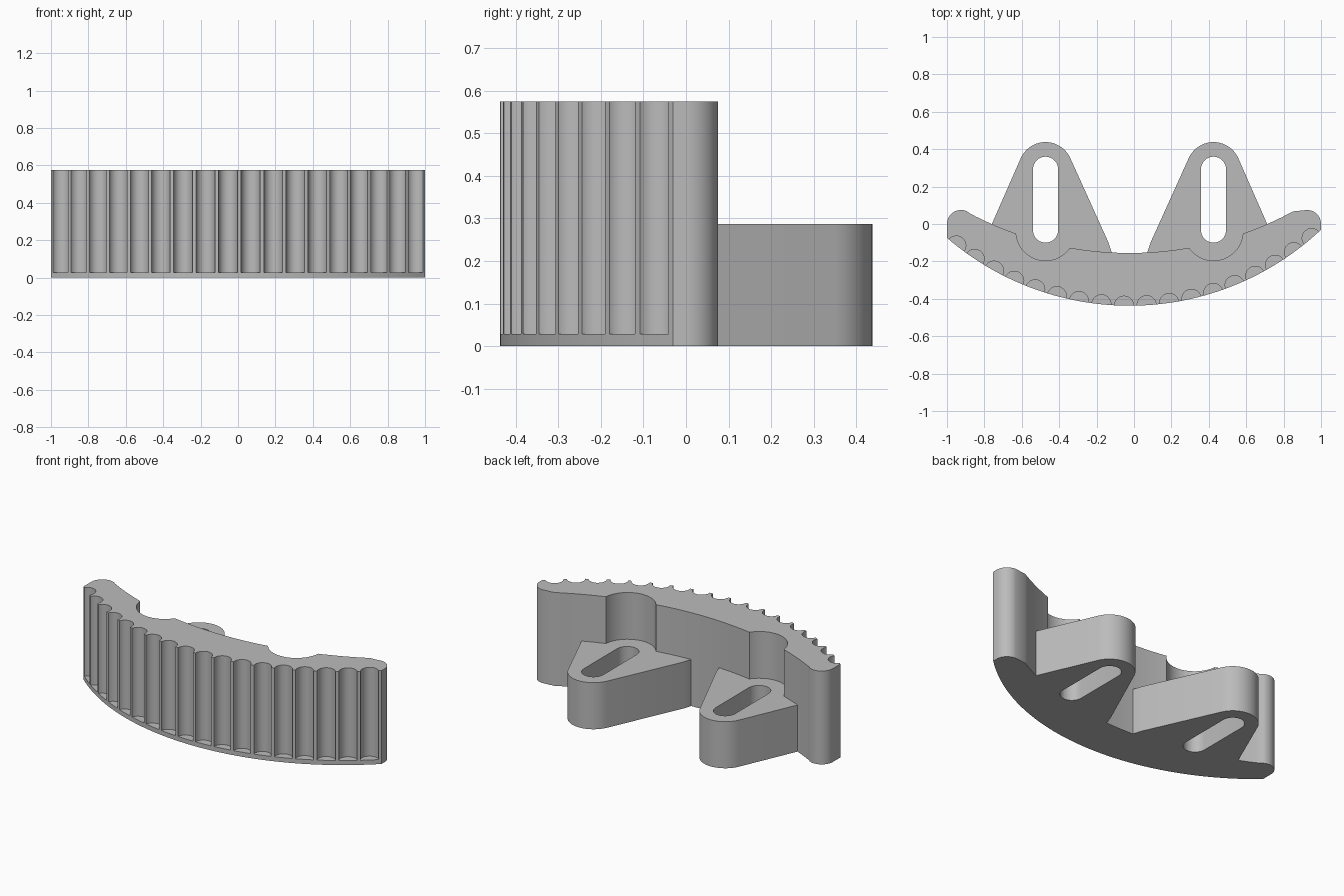
import bpy
import bmesh
from math import sin, cos, asin, pi, radians

if "Cube" in bpy.data.objects:
    bpy.data.objects.remove(bpy.data.objects["Cube"], do_unlink=True)

MID = -0.024                      # symmetry line of the arcs and brackets
HEIGHT, TAB_HEIGHT, LEDGE = 0.575, 0.287, 0.028
OUTER_R, OUTER_Y = 1.493, 1.056   # fluted face
INNER_R, INNER_Y = 1.83, 1.675    # back face


def arc(cx, cy, r, start, end, steps):
    """Points on an arc, angles in degrees."""
    angles = [radians(start + (end - start) * i / steps) for i in range(steps + 1)]
    return [(cx + r * cos(a), cy + r * sin(a)) for a in angles]


def sweep(cy, r, x0, x1, steps):
    """Points on the lower part of a large circle between two x positions."""
    a0, a1 = asin((x0 - MID) / r), asin((x1 - MID) / r)
    angles = [a0 + (a1 - a0) * i / steps for i in range(steps + 1)]
    return [(MID + r * sin(a), cy - r * cos(a)) for a in angles]


def circle(cx, cy, r, steps=40):
    return arc(cx, cy, r, 0, 360, steps)[:-1]


def prism(name, outlines, z0, z1):
    """Extrude closed outlines into one mesh object."""
    bm = bmesh.new()
    for outline in outlines:
        face = bm.faces.new([bm.verts.new((x, y, z0)) for x, y in outline])
        new = bmesh.ops.extrude_face_region(bm, geom=[face], use_keep_orig=True)["geom"]
        verts = [v for v in new if isinstance(v, bmesh.types.BMVert)]
        bmesh.ops.translate(bm, verts=verts, vec=(0, 0, z1 - z0))
    bmesh.ops.recalc_face_normals(bm, faces=bm.faces)
    mesh = bpy.data.meshes.new(name)
    bm.to_mesh(mesh)
    bm.free()
    obj = bpy.data.objects.new(name, mesh)
    bpy.context.collection.objects.link(obj)
    return obj


def combine(target, other, operation):
    """Apply a boolean and discard the helper."""
    mod = target.modifiers.new(operation, "BOOLEAN")
    mod.operation, mod.solver, mod.object = operation, "EXACT", other
    bpy.context.view_layer.objects.active = target
    bpy.ops.object.modifier_apply(modifier=mod.name)
    bpy.data.objects.remove(other, do_unlink=True)


def both(points):
    """An outline and its mirror about the symmetry line."""
    return [[(MID + s * x, y) for x, y in points] for s in (-1, 1)]


grey = bpy.data.materials.new("plain grey")
grey.use_nodes = True
grey.diffuse_color = (0.5, 0.5, 0.5, 1)
grey.node_tree.nodes["Principled BSDF"].inputs["Base Color"].default_value = (0.5, 0.5, 0.5, 1)

# Curved wall with rounded ends
outline = sweep(OUTER_Y, OUTER_R, -1, 1, 64)
outline += arc(0.925, 0, 0.075, 0, 90, 12)
outline += sweep(INNER_Y, INNER_R, 0.85, -0.88, 48)
outline += arc(-0.925, 0, 0.075, 62, 180, 14)
body = prism("fluted_bracket", [outline], 0, HEIGHT)
body.data.materials.append(grey)

# Tapered mounting tabs, x measured outward from the symmetry line
TAB_X = 0.449
tab = [(0.086, -0.2), (0.096, -0.15), (0.112, -0.10)]
tab += arc(TAB_X, 0.293, 0.145, 156, 24, 20)
tab += [(0.736, 0), (0.756, -0.045), (0.70, -0.1)]
for points in both(tab):
    combine(body, prism("mounting_tab", [points], 0, TAB_HEIGHT), "UNION")

# Round clearance above each tab
combine(body, prism("clearance_cutter", both(circle(TAB_X, -0.038, 0.158, 48)),
                    TAB_HEIGHT, HEIGHT + 0.1), "DIFFERENCE")

# Long slot through each tab
slot = arc(TAB_X, 0.293, 0.067, 0, 180, 18) + arc(TAB_X, -0.033, 0.067, 180, 360, 18)
combine(body, prism("slot_cutter", both(slot), -0.1, HEIGHT + 0.1), "DIFFERENCE")

# Flutes along the front, stopping at a thin ledge
centres = sweep(OUTER_Y, OUTER_R, -0.95, 0.95, 17)
combine(body, prism("flute_cutter", [circle(x, y, 0.051, 36) for x, y in centres],
                    LEDGE, HEIGHT + 0.1), "DIFFERENCE")

# Smooth curves with crisp edges
for obj in bpy.context.selected_objects:
    obj.select_set(False)
body.select_set(True)
bpy.context.view_layer.objects.active = body
bpy.ops.object.shade_smooth_by_angle(angle=radians(30))
